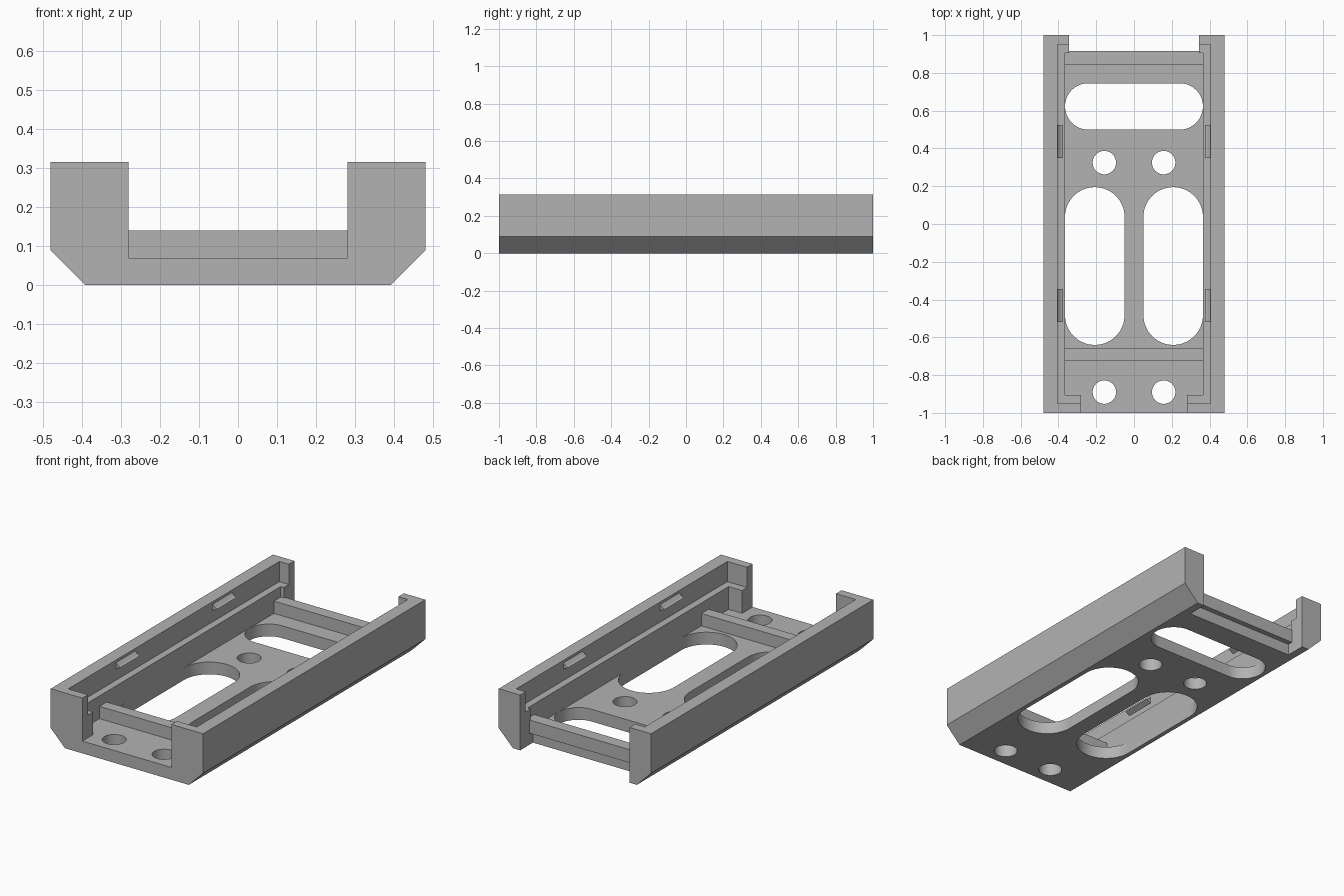
import bpy, bmesh, math
from mathutils import Vector

old = bpy.data.objects.get("Cube")
if old:
    bpy.data.objects.remove(old, do_unlink=True)

grey = bpy.data.materials.new("plain_grey")
grey.use_nodes = True
colour = (0.45, 0.45, 0.45, 1)
grey.diffuse_color = colour
grey.node_tree.nodes["Principled BSDF"].inputs["Base Color"].default_value = colour


def prism(name, outline, offset):
    """Extrude a closed outline of 3D points along an offset."""
    bm = bmesh.new()
    face = bm.faces.new([bm.verts.new(p) for p in outline])
    moved = bmesh.ops.extrude_face_region(bm, geom=[face])["geom"]
    verts = [v for v in moved if isinstance(v, bmesh.types.BMVert)]
    bmesh.ops.translate(bm, verts=verts, vec=Vector(offset))
    bmesh.ops.recalc_face_normals(bm, faces=bm.faces[:])
    mesh = bpy.data.meshes.new(name)
    bm.to_mesh(mesh)
    bm.free()
    mesh.materials.append(grey)
    obj = bpy.data.objects.new(name, mesh)
    bpy.context.collection.objects.link(obj)
    return obj


def box(name, half_width, y0, y1, z0, z1):
    w = half_width
    return prism(name, [(-w, y0, z0), (w, y0, z0), (w, y1, z0), (-w, y1, z0)], (0, 0, z1 - z0))


def rounded_slot(name, x0, x1, y0, y1, steps=16):
    """Rounded rectangle cutter whose ends are as round as its short side allows."""
    r = min(x1 - x0, y1 - y0) / 2
    corners = [(x1 - r, y1 - r), (x0 + r, y1 - r), (x0 + r, y0 + r), (x1 - r, y0 + r)]
    points = []
    for quarter, (cx, cy) in enumerate(corners):
        for i in range(steps + 1):
            a = (quarter + i / steps) * math.pi / 2
            p = Vector((cx + r * math.cos(a), cy + r * math.sin(a), -0.1))
            if not points or (p - points[-1]).length > 1e-4:
                points.append(p)
    if (points[0] - points[-1]).length < 1e-4:
        points.pop()
    return prism(name, points, (0, 0, 0.18))


def cut(target, cutter):
    mod = target.modifiers.new("cut", "BOOLEAN")
    mod.operation = "DIFFERENCE"
    mod.solver = "EXACT"
    mod.object = cutter
    bpy.context.view_layer.objects.active = target
    bpy.ops.object.modifier_apply(modifier=mod.name)
    bpy.data.objects.remove(cutter, do_unlink=True)


# Tray body: block with chamfered lower edges
half = [(0.39, 0), (0.48, 0.09), (0.48, 0.315)]
outline = [(x, -1, z) for x, z in half] + [(-x, -1, z) for x, z in reversed(half)]
tray = prism("tray_body", outline, (0, 2, 0))

# Stepped cavity and the open ends
cut(tray, box("upper_cavity", 0.405, -0.95, 0.95, 0.2, 0.4))
cut(tray, box("lower_cavity", 0.365, -0.905, 0.905, 0.07, 0.4))
cut(tray, box("front_opening", 0.28, -1.1, -0.85, 0.07, 0.4))
cut(tray, box("back_opening", 0.345, 0.885, 1.1, -0.1, 0.4))

# Floor slots and screw holes
cut(tray, rounded_slot("cross_slot", -0.365, 0.365, 0.5, 0.745))
for side in (-1, 1):
    x0, x1 = sorted((side * 0.05, side * 0.365))
    cut(tray, rounded_slot("long_slot", x0, x1, -0.64, 0.195))
    for y in (-0.89, 0.325):
        x = side * 0.157
        cut(tray, rounded_slot("screw_hole", x - 0.062, x + 0.062, y - 0.062, y + 0.062, 12))

# Cross ribs, the back one overhanging the floor
box("front_rib", 0.366, -0.725, -0.66, 0.06, 0.14)
box("back_rib", 0.366, 0.845, 0.915, 0.065, 0.14)

# Wedge-shaped retaining clips on the inner walls
wedge = [(0.41, 0.305), (0.388, 0.285), (0.376, 0.28), (0.41, 0.262)]
for side, label in ((1, "left"), (-1, "right")):
    for y, end in ((-0.52, "front"), (0.35, "back")):
        prism(f"{label}_{end}_clip", [(side * x, y, z) for x, z in wedge], (0, 0.175, 0))

# Smooth the slot walls while keeping edges sharp
bpy.ops.object.select_all(action="DESELECT")
tray.select_set(True)
bpy.context.view_layer.objects.active = tray
bpy.ops.object.shade_smooth_by_angle(angle=math.radians(30))
